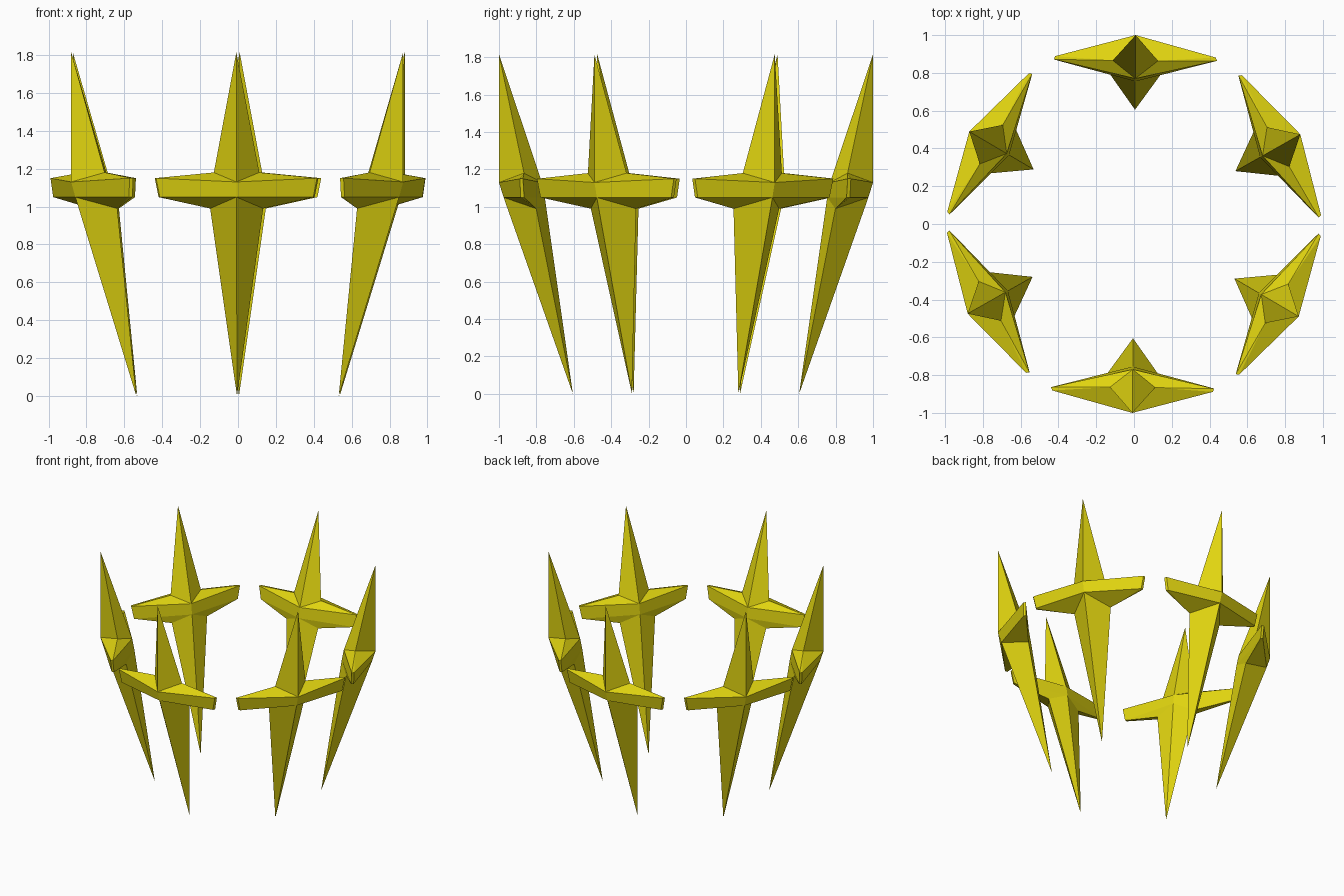
import bpy, bmesh
from math import radians, sin, cos
from mathutils import Vector

cube = bpy.data.objects.get("Cube")
if cube:
    bpy.data.objects.remove(cube, do_unlink=True)

# Single gold colour
gold = bpy.data.materials.new("yellow_gold")
gold.use_nodes = True
color = (0.75, 0.66, 0.005, 1)
gold.diffuse_color = color
gold.node_tree.nodes["Principled BSDF"].inputs["Base Color"].default_value = color

# Key points of half a spike: (sideways, outward, up)
points = {
    "top": (0, 1, 1.815), "bottom": (0, 0.605, 0),
    "outer_hi": (0, 1, 1.13), "outer_lo": (0, 0.975, 1.05),
    "inner_hi": (0, 0.77, 1.13), "inner_lo": (0, 0.755, 1.05),
    "shoulder_hi": (0.12, 0.865, 1.18), "shoulder_lo": (0.14, 0.80, 0.99),
    "tip_out_hi": (0.425, 0.885, 1.15), "tip_in_hi": (0.432, 0.868, 1.15),
    "tip_out_lo": (0.405, 0.88, 1.05), "tip_in_lo": (0.412, 0.862, 1.05),
}
panels = [
    # upper and lower blades
    "top outer_hi shoulder_hi", "top shoulder_hi inner_hi",
    "bottom shoulder_lo outer_lo", "bottom inner_lo shoulder_lo",
    # side arm: outer wall, inner wall, end cap
    "outer_hi outer_lo tip_out_lo tip_out_hi",
    "inner_hi tip_in_hi tip_in_lo inner_lo",
    "tip_out_hi tip_out_lo tip_in_lo tip_in_hi",
    # side arm: sloped top and underside
    "outer_hi tip_out_hi shoulder_hi", "shoulder_hi tip_out_hi tip_in_hi",
    "shoulder_hi tip_in_hi inner_hi", "outer_lo shoulder_lo tip_out_lo",
    "shoulder_lo tip_in_lo tip_out_lo", "shoulder_lo inner_lo tip_in_lo",
]


def spike_mesh():
    bm = bmesh.new()
    verts = {n: bm.verts.new((s, -r, z)) for n, (s, r, z) in points.items()}
    for panel in panels:
        bm.faces.new([verts[n] for n in panel.split()])
    # mirror to the other side and weld along the middle
    half = bm.verts[:] + bm.edges[:] + bm.faces[:]
    bmesh.ops.mirror(bm, geom=half, axis="X", merge_dist=0.0001)
    bmesh.ops.remove_doubles(bm, verts=bm.verts[:], dist=0.0001)
    bmesh.ops.recalc_face_normals(bm, faces=bm.faces[:])
    mesh = bpy.data.meshes.new("crown_spike")
    bm.to_mesh(mesh)
    bm.free()
    mesh.materials.append(gold)
    return mesh


# Six spikes in a ring, the side pairs set slightly closer together
mesh = spike_mesh()
names = ["front", "front_left", "back_left", "back", "back_right", "front_right"]
for k, name in enumerate(names):
    spike = bpy.data.objects.new(name + "_spike", mesh)
    bpy.context.collection.objects.link(spike)
    turn = radians(60 * k)
    spike.rotation_euler.z = turn - radians(0.5)
    if k % 3:
        spike.location = Vector((0.012 * sin(turn), 0.036 * cos(turn), 0))
